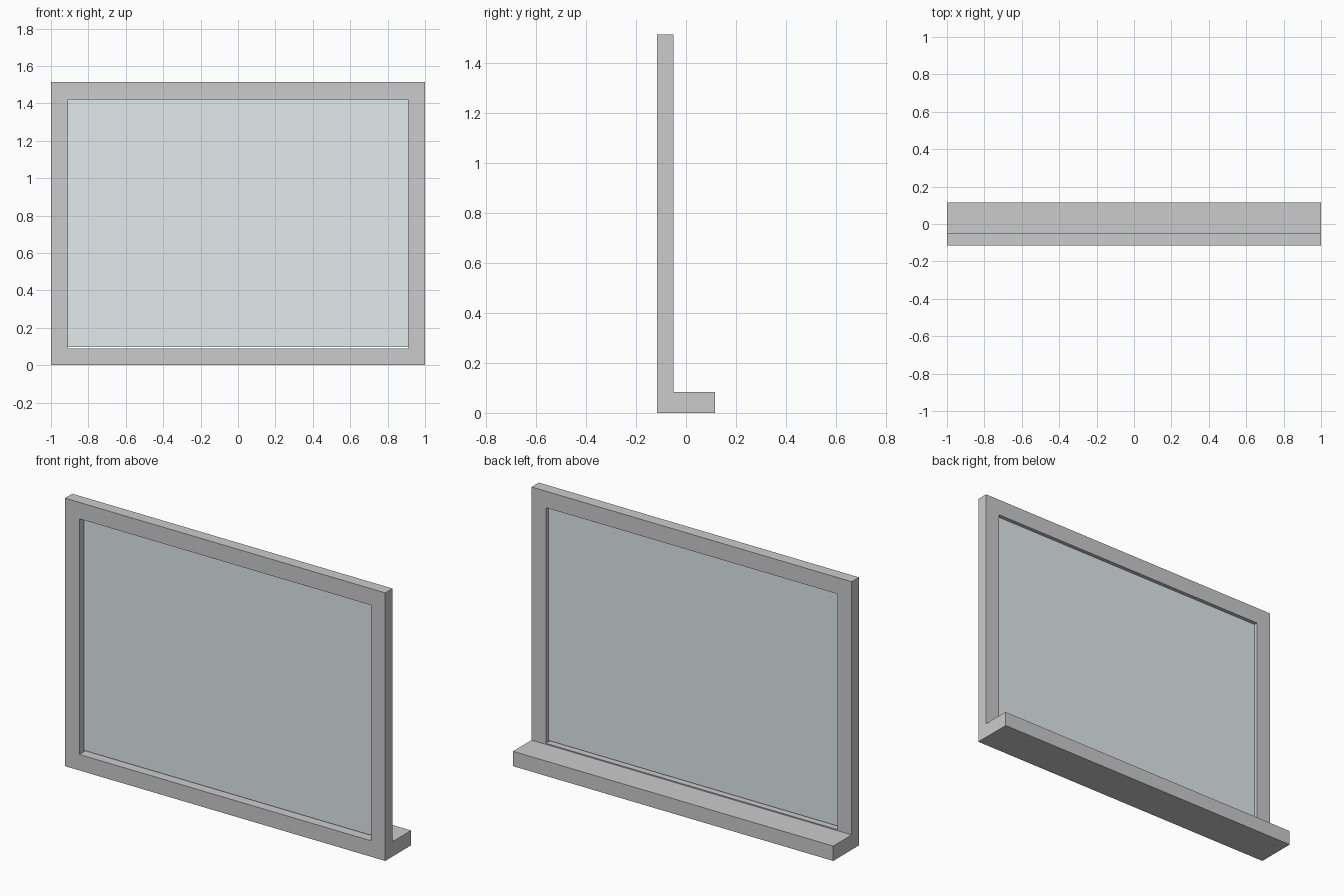
import bpy, bmesh
from mathutils import Vector

if "Cube" in bpy.data.objects:
    bpy.data.objects.remove(bpy.data.objects["Cube"])

HALF_W, HEIGHT = 1.0, 1.513
FRONT, FRAME_BACK, SILL_BACK = -0.115, -0.05, 0.115
SILL_TOP = 0.084
OPEN_X, OPEN_BOTTOM, OPEN_TOP = 0.91, 0.09, 1.42


def add_object(name, bm):
    bmesh.ops.recalc_face_normals(bm, faces=bm.faces)
    mesh = bpy.data.meshes.new(name)
    bm.to_mesh(mesh)
    bm.free()
    obj = bpy.data.objects.new(name, mesh)
    bpy.context.collection.objects.link(obj)
    return obj


def extrude_profile(name, yz, half_width):
    bm = bmesh.new()
    face = bm.faces.new([bm.verts.new((-half_width, y, z)) for y, z in yz])
    result = bmesh.ops.extrude_face_region(bm, geom=[face], use_keep_orig=True)
    verts = [v for v in result["geom"] if isinstance(v, bmesh.types.BMVert)]
    bmesh.ops.translate(bm, verts=verts, vec=Vector((2 * half_width, 0, 0)))
    return add_object(name, bm)


def box_profile(y0, y1, z0, z1):
    return [(y0, z0), (y1, z0), (y1, z1), (y0, z1)]


# Frame and projecting sill: one L-shaped section
frame = extrude_profile("window_frame", [
    (FRONT, 0), (SILL_BACK, 0), (SILL_BACK, SILL_TOP),
    (FRAME_BACK, SILL_TOP), (FRAME_BACK, HEIGHT), (FRONT, HEIGHT)], HALF_W)

# Opening cut through the frame
cutter = extrude_profile("opening_cutter",
                         box_profile(-0.3, 0.3, OPEN_BOTTOM, OPEN_TOP), OPEN_X)
cutter.hide_render = True
cut = frame.modifiers.new("opening", "BOOLEAN")
cut.operation = "DIFFERENCE"
cut.solver = "EXACT"
cut.object = cutter
bpy.context.view_layer.objects.active = frame
bpy.ops.object.modifier_apply(modifier=cut.name)
bpy.data.objects.remove(cutter)

# Thin glass pane, with a narrow gap above the bottom rail
pane = extrude_profile("glass_pane",
                       box_profile(-0.075, -0.072, 0.098, OPEN_TOP), OPEN_X)
glass = bpy.data.materials.new("glass")
glass.diffuse_color = (0.75, 0.82, 0.84, 1)
glass.use_nodes = True
glass.node_tree.nodes["Principled BSDF"].inputs["Base Color"].default_value = glass.diffuse_color
pane.data.materials.append(glass)
